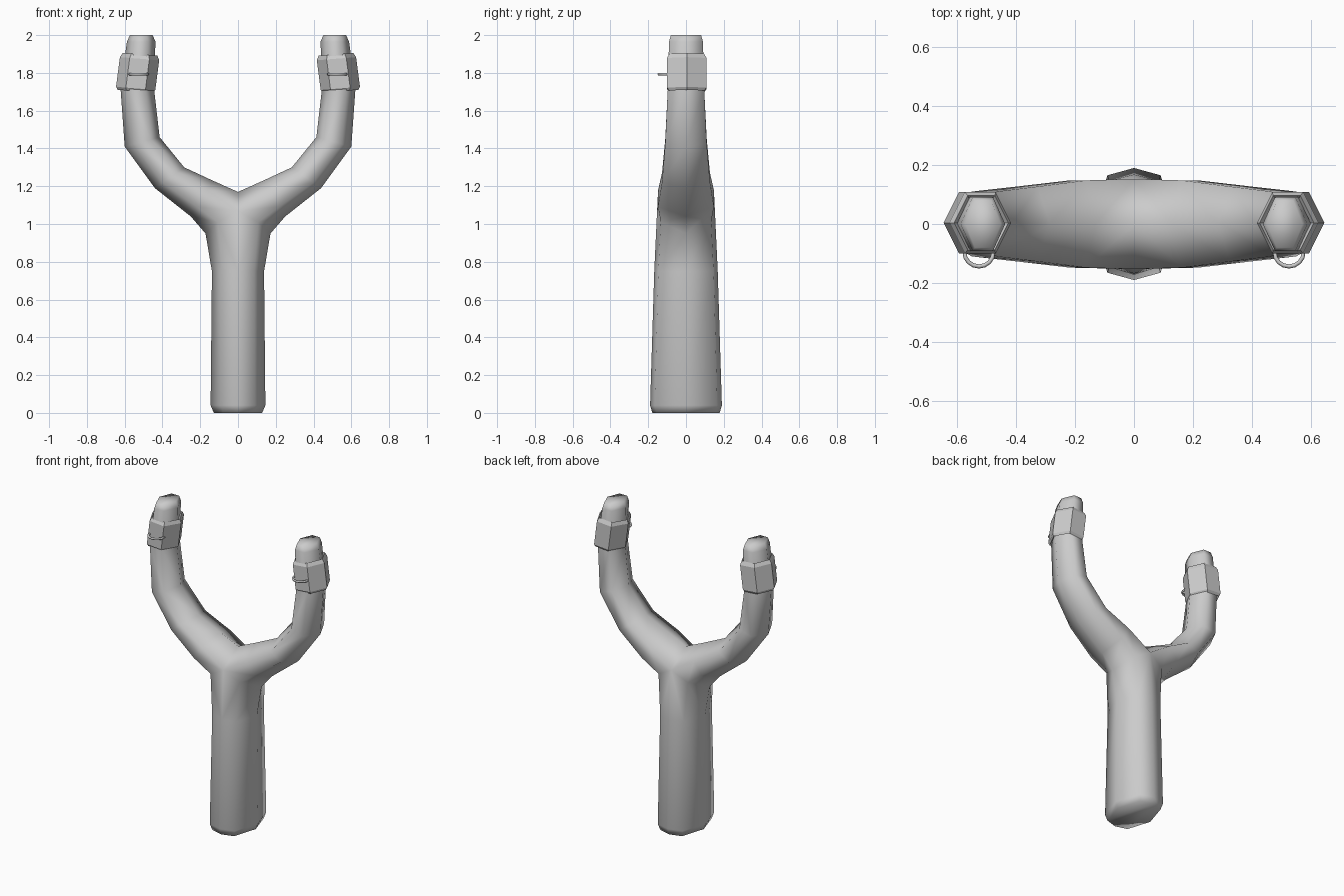
import bpy, bmesh, math
from mathutils import Vector

if "Cube" in bpy.data.objects:
    bpy.data.objects.remove(bpy.data.objects["Cube"])


def add_object(name, bm, smooth):
    bmesh.ops.recalc_face_normals(bm, faces=bm.faces)
    mesh = bpy.data.meshes.new(name)
    bm.to_mesh(mesh)
    bm.free()
    for p in mesh.polygons:
        p.use_smooth = smooth
    ob = bpy.data.objects.new(name, mesh)
    bpy.context.collection.objects.link(ob)
    mirror = ob.modifiers.new("Mirror", 'MIRROR')
    mirror.merge_threshold = 0.0005
    return ob


def bridge(bm, a, b, closed):
    n = len(a)
    for i in range(n if closed else n - 1):
        j = (i + 1) % n
        bm.faces.new((a[i], a[j], b[j], b[i]))


# Forked frame: right half, handle strip flowing into a six-sided arm
bm = bmesh.new()
handle = [(0, .128, .178), (.04, .145, .19), (.75, .138, .168), (.95, .172, .153)]
rings = []
for z, w, d in handle:
    lift = (.12, .06) if z == .95 else (0, 0)
    rings.append([bm.verts.new(co) for co in (
        (0, -d, z + lift[0]), (.62 * w, -.87 * d, z + lift[1]), (w, 0, z),
        (.62 * w, .87 * d, z + lift[1]), (0, d, z + lift[0]))])
bm.faces.new(rings[0])
for a, b in zip(rings, rings[1:]):
    bridge(bm, a, b, False)

# Arm stations: outer x, z, inner x, z, half depth
arm = [(.25, 1.04, .13, 1.228, .148), (.44, 1.19, .285, 1.30, .127),
       (.60, 1.41, .415, 1.46, .11), (.622, 1.72, .445, 1.72, .096),
       (.588, 1.965, .437, 1.965, .09), (.572, 2.0, .452, 2.0, .08)]
prev = rings[-1] + [bm.verts.new((0, 0, 1.17))]
for ox, oz, ix, iz, d in arm:
    o, i = Vector((ox, 0, oz)), Vector((ix, 0, iz))
    y = Vector((0, d, 0))
    outer, inner = o.lerp(i, .27), o.lerp(i, .73)
    ring = [bm.verts.new(co) for co in
            (inner - y, outer - y, o, outer + y, inner + y, i)]
    bridge(bm, prev, ring, True)
    prev = ring
bm.faces.new(prev)
add_object("forked_frame", bm, True)

# Hexagonal sleeve near each tip, chamfered at both ends
bm = bmesh.new()
prev = None
first = None
for z, rx, ry in [(1.72, .086, .082), (1.703, .094, .094), (1.718, .104, .104),
                  (1.875, .104, .104), (1.898, .092, .092), (1.88, .078, .082)]:
    cx = .531 - (z - 1.8) * .13
    ring = []
    for k in range(6):
        a = math.radians(60 * k)
        dx = math.cos(a) * rx
        ring.append(bm.verts.new((cx + dx, .004 + math.sin(a) / math.sin(math.pi / 3) * ry,
                                  z + dx * .08)))
    if prev:
        bridge(bm, prev, ring, True)
    else:
        first = ring
    prev = ring
bridge(bm, prev, first, True)
add_object("arm_sleeve", bm, False)

# Thin wire loop on the front of each sleeve
bm = bmesh.new()
prev = None
for k in range(9):
    a = math.radians(180 + 22.5 * k)
    if k in (0, 8):
        a += math.radians(-12 if k == 0 else 12)
    out = Vector((math.cos(a), math.sin(a), 0))
    centre = Vector((.526, -.094, 1.793)) + out * .05
    ring = []
    for j in range(6):
        t = math.radians(60 * j)
        ring.append(bm.verts.new(centre + out * .007 * math.cos(t)
                                 + Vector((0, 0, .007 * math.sin(t)))))
    if prev:
        bridge(bm, prev, ring, True)
    else:
        bm.faces.new(ring)
    prev = ring
bm.faces.new(prev)
add_object("band_loop", bm, True)
